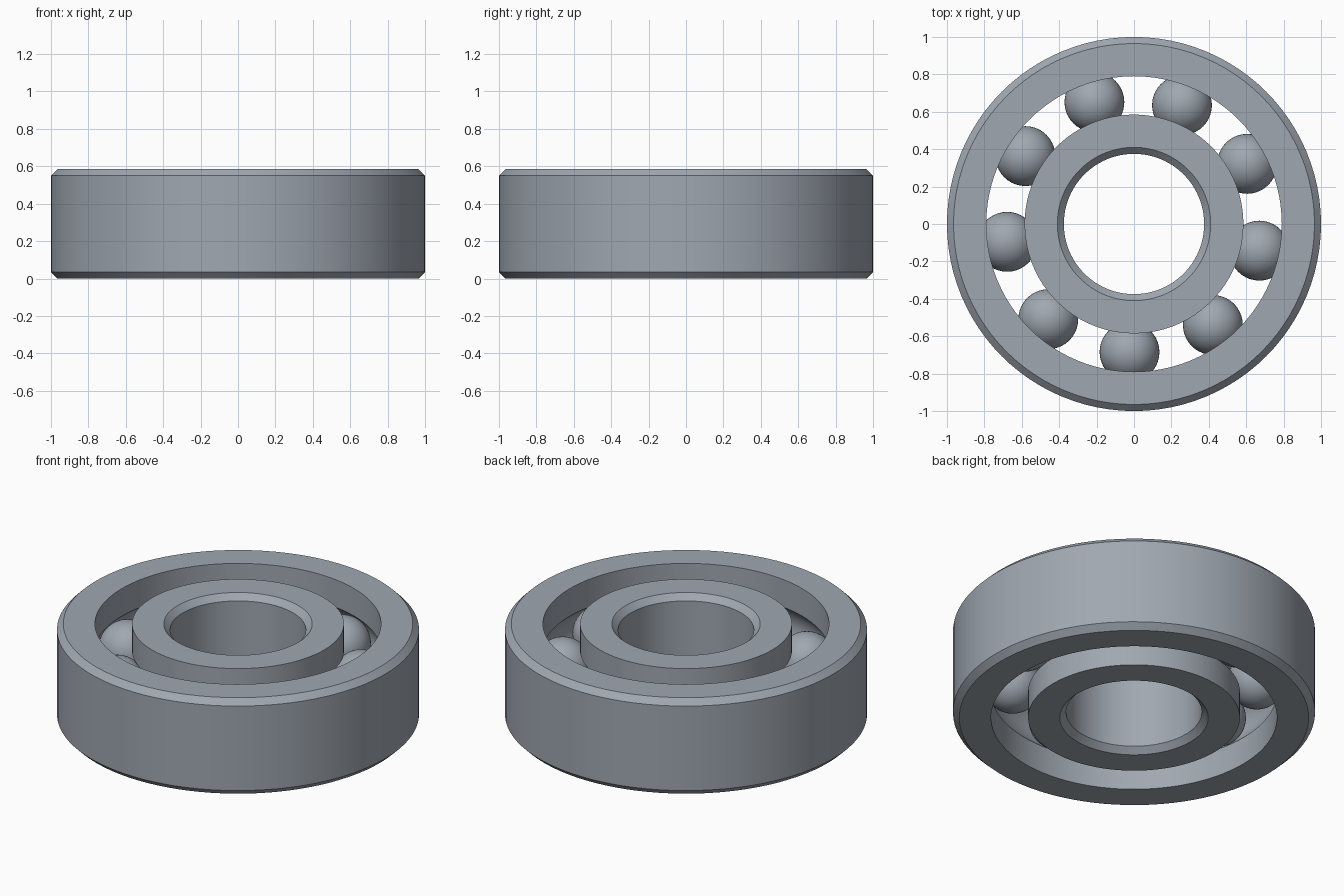
import bpy
import bmesh
from math import cos, sin, radians, asin, tau, pi
from mathutils import Matrix, Vector

HEIGHT = 0.585
MID = HEIGHT / 2
CHAMFER = 0.035
PITCH_RADIUS = 0.685
BALL_RADIUS = 0.16
GROOVE_RADIUS = 0.163
BALL_COUNT = 9
SEGMENTS = 96

cube = bpy.data.objects.get("Cube")
if cube:
    bpy.data.objects.remove(cube, do_unlink=True)

steel = bpy.data.materials.new("brushed steel grey")
steel.use_nodes = True
colour = (0.35, 0.39, 0.44, 1)
steel.diffuse_color = colour
steel.node_tree.nodes["Principled BSDF"].inputs["Base Color"].default_value = colour


def finish(name, bm):
    """Turn a bmesh into a smooth-shaded steel object."""
    bmesh.ops.recalc_face_normals(bm, faces=bm.faces)
    mesh = bpy.data.meshes.new(name)
    bm.to_mesh(mesh)
    bm.free()
    mesh.materials.append(steel)
    obj = bpy.data.objects.new(name, mesh)
    bpy.context.collection.objects.link(obj)
    bpy.ops.object.select_all(action="DESELECT")
    obj.select_set(True)
    bpy.context.view_layer.objects.active = obj
    bpy.ops.object.shade_smooth_by_angle(angle=radians(30))
    return obj


def ring(name, plain, grooved):
    """Lathe a ring with a chamfered plain wall and a ball groove in the other."""
    side = 1 if plain > grooved else -1
    edge = plain - side * CHAMFER
    profile = [(grooved, 0), (edge, 0), (plain, CHAMFER),
               (plain, HEIGHT - CHAMFER), (edge, HEIGHT), (grooved, HEIGHT)]
    # Groove arc, from its upper lip to its lower lip
    reach = abs(grooved - PITCH_RADIUS) / GROOVE_RADIUS
    half = pi / 2 - asin(reach)
    steps = 12
    for i in range(steps + 1):
        a = half - 2 * half * i / steps
        profile.append((PITCH_RADIUS + side * GROOVE_RADIUS * cos(a),
                        MID + GROOVE_RADIUS * sin(a)))
    bm = bmesh.new()
    loops = []
    for s in range(SEGMENTS):
        t = tau * s / SEGMENTS
        loops.append([bm.verts.new((r * cos(t), r * sin(t), z)) for r, z in profile])
    n = len(profile)
    for s in range(SEGMENTS):
        here, after = loops[s], loops[(s + 1) % SEGMENTS]
        for i in range(n):
            j = (i + 1) % n
            bm.faces.new((here[i], after[i], after[j], here[j]))
    return finish(name, bm)


# Races
ring("outer_ring", 1.0, 0.79)
ring("inner_ring", 0.375, 0.585)

# Rolling balls
for k in range(BALL_COUNT):
    angle = radians(-92) + tau * k / BALL_COUNT
    centre = Vector((PITCH_RADIUS * cos(angle), PITCH_RADIUS * sin(angle), MID))
    bm = bmesh.new()
    bmesh.ops.create_uvsphere(bm, u_segments=40, v_segments=24, radius=BALL_RADIUS)
    ball = finish(f"ball_{k + 1}", bm)
    ball.matrix_world = Matrix.Translation(centre)
